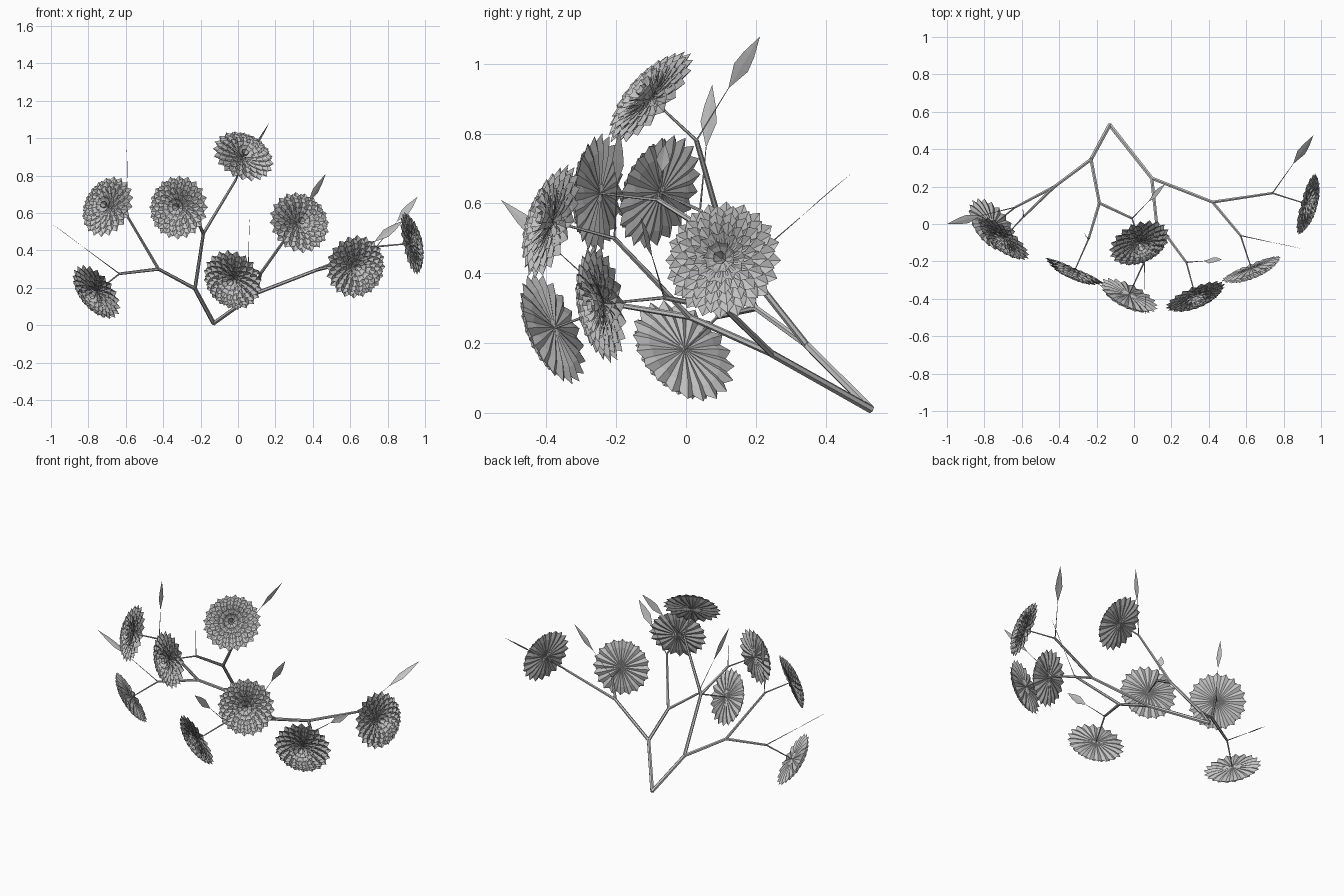
import bpy
import bmesh
import math
from mathutils import Vector, Matrix

cube = bpy.data.objects.get("Cube")
if cube:
    bpy.data.objects.remove(cube, do_unlink=True)

grey = bpy.data.materials.new("pale grey")
grey.use_nodes = True
shade = (0.55, 0.55, 0.55, 1)
grey.diffuse_color = shade
grey.node_tree.nodes["Principled BSDF"].inputs["Base Color"].default_value = shade


def finish(name, bm):
    """Turn a bmesh into a named object with the shared material."""
    mesh = bpy.data.meshes.new(name)
    bm.to_mesh(mesh)
    bm.free()
    mesh.materials.append(grey)
    obj = bpy.data.objects.new(name, mesh)
    bpy.context.collection.objects.link(obj)
    return obj


def add_stick(bm, start, end, r_start, r_end, sides=6):
    """Tapered straight stick between two points."""
    start, end = Vector(start), Vector(end)
    axis = end - start
    turn = axis.to_track_quat('Z', 'Y').to_matrix().to_4x4()
    place = Matrix.Translation((start + end) / 2) @ turn
    bmesh.ops.create_cone(bm, cap_ends=True, segments=sides, radius1=r_start,
                          radius2=r_end, depth=axis.length, matrix=place)


def add_petal(bm, length, width, pitch, spin, lift):
    """Pointed petal, folded along its middle rib, leaning up by pitch."""
    place = (Matrix.Rotation(spin, 4, 'Z') @ Matrix.Translation((0, 0, lift))
             @ Matrix.Rotation(-pitch, 4, 'Y'))
    fold = width * 0.12

    def vert(along, side, up):
        return bm.verts.new(place @ Vector((along * length, side * width, up)))

    base, rib, tip = vert(0, 0, 0), vert(0.7, 0, -fold), vert(1, 0, 0)
    for side in (-0.5, 0.5):
        wide = vert(0.68, side, fold)
        shoulder = vert(0.87, side * 0.8, fold)
        for face in ((base, rib, wide), (rib, tip, shoulder, wide)):
            bm.faces.new(face if side > 0 else face[::-1])


# Petal rows from the rim inwards: count, length, width, pitch in degrees
ROWS = (
    (20, 0.172, 0.056, 2),
    (20, 0.160, 0.054, 6),
    (18, 0.140, 0.050, 12),
    (16, 0.115, 0.046, 20),
    (13, 0.090, 0.042, 30),
    (9, 0.066, 0.036, 44),
    (5, 0.048, 0.028, 65),
)


def make_flower(name, center, facing):
    bm = bmesh.new()
    for row, (count, length, width, pitch) in enumerate(ROWS):
        for i in range(count):
            spin = (i + 0.5 * (row % 2)) * math.tau / count
            add_petal(bm, length, width, math.radians(pitch), spin, row * 0.001)
    facing = Vector(facing).normalized()
    obj = finish(name, bm)
    turn = facing.to_track_quat('Z', 'Y').to_matrix().to_4x4()
    obj.matrix_world = Matrix.Translation(Vector(center) - facing * 0.012) @ turn


def make_leaf(name, base, tip, across, stalk=0.5):
    """Thin stalk ending in a flat pointed blade."""
    bm = bmesh.new()
    base, tip = Vector(base), Vector(tip)
    along = tip - base
    across = Vector(across)
    across = (across - across.project(along)).normalized()
    normal = along.cross(across).normalized()
    add_stick(bm, base, base + along * (stalk + 0.02), 0.003, 0.001, 4)

    def vert(t, side, sink=0):
        spot = base + along * (stalk + (1 - stalk) * t)
        return bm.verts.new(spot + across * side + normal * sink)

    start, end = vert(0, 0), vert(1, 0)
    rib = [vert(0.4, 0, -0.002), vert(0.65, 0, -0.002)]
    for side in (-1, 1):
        low, high = vert(0.4, side * 0.023), vert(0.65, side * 0.017)
        for face in ((start, rib[0], low), (rib[0], rib[1], high, low),
                     (rib[1], end, high)):
            bm.faces.new(face if side > 0 else face[::-1])
    finish(name, bm)


# Branch forks, from the root outwards
root = (-0.13, 0.53, 0.01)
fork_right = (-0.23, 0.345, 0.195)
fork_left = (0.095, 0.245, 0.17)
fork_right_outer = (-0.425, 0.20, 0.30)
fork_right_inner = (-0.185, 0.112, 0.49)
fork_left_inner = (0.12, 0.01, 0.275)
fork_left_outer = (0.42, 0.117, 0.295)

branches = bmesh.new()
for a, b, thick, thin in (
        (root, fork_right, 0.012, 0.011),
        (root, fork_left, 0.012, 0.011),
        (fork_right, fork_right_outer, 0.010, 0.009),
        (fork_right, fork_right_inner, 0.010, 0.009),
        (fork_left, fork_left_inner, 0.010, 0.009),
        (fork_left, fork_left_outer, 0.010, 0.009)):
    add_stick(branches, a, b, thick, thin)
finish("main_branches", branches)

# Each twig: name, fork, node, flower centre, flower facing, leaf tip, blade width axis
TWIGS = (
    ("upper_right", fork_right_outer, (-0.59, 0.04, 0.58), (-0.70, -0.08, 0.635),
     (-0.6, -0.73, 0.32), (-0.595, 0.075, 0.94), (0, 1, 0)),
    ("lower_right", fork_right_outer, (-0.634, 0.09, 0.275), (-0.76, -0.01, 0.175),
     (-0.66, -0.52, -0.53), (-1, 0, 0.545), (0, 1, 0)),
    ("inner_right", fork_right_inner, (-0.243, -0.08, 0.61), (-0.32, -0.255, 0.63),
     (-0.4, -0.91, 0.06), (-0.26, -0.06, 0.77), (0.5, -0.87, 0)),
    ("top", fork_right_inner, (-0.01, 0.03, 0.78), (0.03, -0.105, 0.906),
     (0.32, -0.7, 0.62), (0.165, 0.212, 1.078), (0, 0.8, -0.5)),
    ("inner_left", fork_left_inner, (0.28, -0.205, 0.5), (0.33, -0.39, 0.55),
     (0.36, -0.88, 0.3), (0.47, -0.19, 0.81), (0.6, 0.7, -0.35)),
    ("low_middle", fork_left_inner, (0.056, -0.2, 0.31), (-0.03, -0.385, 0.24),
     (-0.4, -0.83, -0.35), (0.062, -0.53, 0.61), (0, 1, 1)),
    ("lower_left", fork_left_outer, (0.57, -0.062, 0.33), (0.63, -0.245, 0.312),
     (0.37, -0.91, -0.15), (0.885, -0.13, 0.56), (0, 0, 1)),
    ("outer_left", fork_left_outer, (0.74, 0.165, 0.42), (0.93, 0.105, 0.438),
     (0.94, -0.26, 0.2), (0.96, 0.475, 0.687), (1, 0, 0)),
)

for name, fork, node, center, facing, tip, across in TWIGS:
    twig = bmesh.new()
    add_stick(twig, fork, node, 0.009, 0.007)
    add_stick(twig, node, center, 0.005, 0.003)
    finish(name + "_twig", twig)
    make_flower(name + "_flower", center, facing)
    make_leaf(name + "_leaf", node, tip, across)
